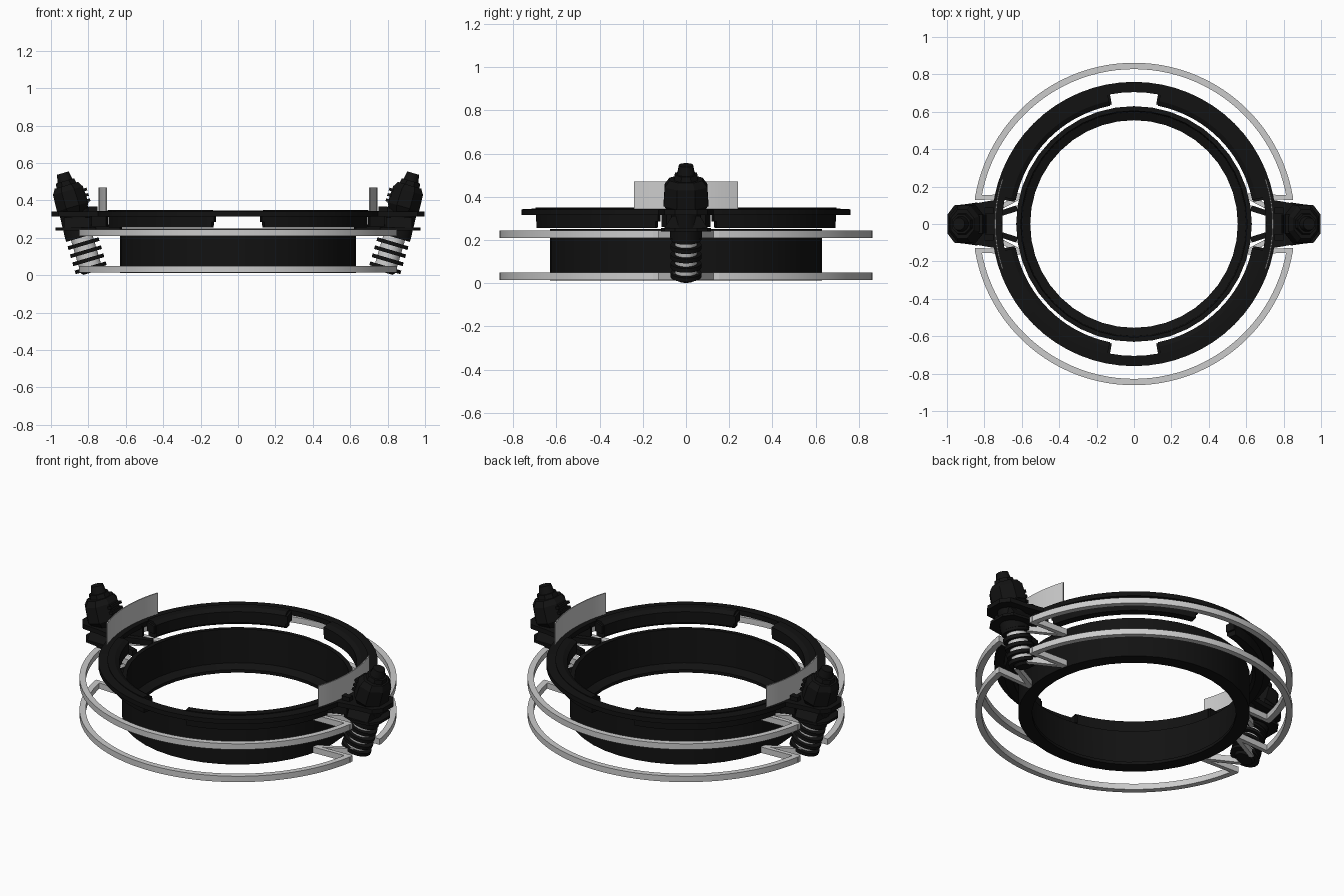
import bpy, bmesh
from math import sin, cos, pi, radians, asin
from mathutils import Matrix, Vector

if "Cube" in bpy.data.objects:
    bpy.data.objects.remove(bpy.data.objects["Cube"])

black = bpy.data.materials.new("black")
black.diffuse_color = (0.006, 0.006, 0.006, 1)
black.use_nodes = True
black.node_tree.nodes["Principled BSDF"].inputs["Base Color"].default_value = black.diffuse_color


def finish(name, bm, dark=True, mat=None):
    if mat:
        bm.transform(mat)
    bmesh.ops.recalc_face_normals(bm, faces=bm.faces)
    me = bpy.data.meshes.new(name)
    bm.to_mesh(me)
    bm.free()
    ob = bpy.data.objects.new(name, me)
    bpy.context.collection.objects.link(ob)
    if dark:
        me.materials.append(black)
    return ob


def revolve(bm, prof, a0=0, a1=360, n=64, sx=1, sy=1):
    """Sweep a closed (r, z) profile around z, capped if not a full turn."""
    full = abs(a1 - a0) >= 360
    rows = []
    for i in range(n if full else n + 1):
        a = radians(a0 + (a1 - a0) * i / n)
        rows.append([bm.verts.new((r * cos(a) * sx, r * sin(a) * sy, z)) for r, z in prof])
    k = len(prof)
    for i in range(n):
        p, q = rows[i], rows[(i + 1) % len(rows)]
        for j in range(k):
            bm.faces.new((p[j], p[(j + 1) % k], q[(j + 1) % k], q[j]))
    if not full:
        bm.faces.new(rows[0])
        bm.faces.new(rows[-1])


def lathe(bm, r0, z0, r1, z1, n=24, sy=1):
    """Solid disc or cone."""
    m = Matrix.Translation((0, 0, (z0 + z1) / 2)) @ Matrix.Diagonal((1, sy, 1, 1)) \
        @ Matrix.Rotation(pi / n, 4, 'Z')
    bmesh.ops.create_cone(bm, cap_ends=True, segments=n, radius1=r0, radius2=r1,
                          depth=z1 - z0, matrix=m)


def box(bm, c, s):
    bmesh.ops.create_cube(bm, size=1, matrix=Matrix.Translation(c) @ Matrix.Diagonal((*s, 1)))


def bar(bm, p, q, w, z0, z1):
    """Straight flat bar between two points in plan."""
    p, q = Vector(p), Vector(q)
    d = q - p
    m = Matrix.Translation((*((p + q) / 2), (z0 + z1) / 2)) \
        @ Matrix.Rotation(Vector((1, 0)).angle_signed(d) * -1, 4, 'Z') \
        @ Matrix.Diagonal((d.length, w, z1 - z0, 1))
    bmesh.ops.create_cube(bm, size=1, matrix=m)


def plate(bm, pts, z0, z1, top_scale=1):
    """Prism from half outline (mirrored in y)."""
    out = pts + [(x, -y) for x, y in reversed(pts)]
    lo = [bm.verts.new((x, y, z0)) for x, y in out]
    hi = [bm.verts.new((x, y * top_scale, z1)) for x, y in out]
    bm.faces.new(lo)
    bm.faces.new(hi)
    for i in range(len(out)):
        j = (i + 1) % len(out)
        bm.faces.new((lo[i], lo[j], hi[j], hi[i]))


# inner drum: thin wall with a lip around the bottom opening
bm = bmesh.new()
revolve(bm, [(.63, .012), (.63, .25), (.605, .25), (.6, .05), (.555, .03), (.555, .012)], n=40)
finish("inner_drum", bm)

# upper rim flange
bm = bmesh.new()
revolve(bm, [(.705, .315), (.76, .315), (.76, .342), (.705, .345)])
finish("rim_flange", bm)

# four rim pads with stepped ends
for k in range(4):
    bm = bmesh.new()
    revolve(bm, [(.645, .27), (.66, .255), (.705, .255), (.71, .35), (.67, .35), (.645, .335)],
            11.5 + 90 * k, 78.5 + 90 * k, 18)
    revolve(bm, [(.65, .285), (.705, .285), (.705, .34), (.65, .33)],
            10.5 + 90 * k, 79.5 + 90 * k, 18)
    finish("rim_pad", bm)

# grey guard hoops, folded inward to the drum at both shocks
for name, z0, z1 in (("lower_hoop", .015, .05), ("upper_hoop", .21, .245)):
    bm = bmesh.new()
    a = math_a = asin(.14 / .845) * 180 / pi
    for s in (0, 180):
        revolve(bm, [(.828, z0), (.862, z0), (.862, z1), (.828, z1)], s + a, s + 180 - a, 48)
    for sx in (1, -1):
        for sy in (1, -1):
            bar(bm, (.85 * sx, .14 * sy), (.61 * sx, .15 * sy), .025, z0, z1)
            bar(bm, (.61 * sx, .145 * sy), (.8 * sx, .045 * sy), .025, z0, z1)
    finish(name, bm, dark=False)

tilt = Matrix.Translation((.785, 0, .03)) @ Matrix.Rotation(radians(16.4), 4, 'Y')
for side, turn in (("right", 0), ("left", pi)):
    T = Matrix.Rotation(turn, 4, 'Z')

    # shock core
    bm = bmesh.new()
    lathe(bm, .06, .01, .06, .21, 20, .85)
    finish(side + "_shock_core", bm, False, T @ tilt)

    # spring coils and base
    bm = bmesh.new()
    lathe(bm, .05, -.015, .06, 0, 20, .8)
    for z in (0, .045, .09, .135, .18):
        lathe(bm, .087, z, .087, z + .02, 24, .82)
    finish(side + "_spring", bm, True, T @ tilt)

    # shock body, head and cap
    bm = bmesh.new()
    lathe(bm, .088, .195, .08, .34, 20, .85)
    lathe(bm, .07, .31, .095, .35, 8, 1.15)
    lathe(bm, .095, .35, .09, .44, 8, 1.18)
    lathe(bm, .09, .44, .07, .47, 8, 1.18)
    lathe(bm, .06, .47, .055, .495, 8)
    lathe(bm, .042, .495, .034, .538, 12)
    for z in (.36, .39, .42):
        box(bm, (-.085, 0, z), (.03, .1, .015))
    finish(side + "_shock_body", bm, True, T @ tilt)

    # mounting plates and gusset
    bm = bmesh.new()
    plate(bm, [(.735, .13), (.85, .11), (.96, .1), (.998, .05)], .315, .342)
    plate(bm, [(.76, .08), (.84, .115), (.94, .1), (.975, .05)], .24, .255)
    plate(bm, [(.79, .1), (.93, .1)], .255, .31, .65)
    finish(side + "_mount_plate", bm, True, T)

    # claws and bolts joining the plates to the rim and drum
    bm = bmesh.new()
    for s in (1, -1):
        bar(bm, (.78, .035 * s), (.625, .085 * s), .03, .235, .27)
        bar(bm, (.78, .075 * s), (.7, .1 * s), .03, .26, .33)
        box(bm, (.775, .07 * s, .352), (.05, .035, .03))
    finish(side + "_claw", bm, True, T)

    # curved shield standing on the rim
    bm = bmesh.new()
    revolve(bm, [(.739, .343), (.745, .343), (.745, .47), (.739, .47)], -18.9, 18.9, 16)
    finish(side + "_shield", bm, False, T)

bpy.ops.object.select_all(action='SELECT')
bpy.context.view_layer.objects.active = bpy.context.selected_objects[0]
bpy.ops.object.shade_smooth_by_angle(angle=radians(30))
